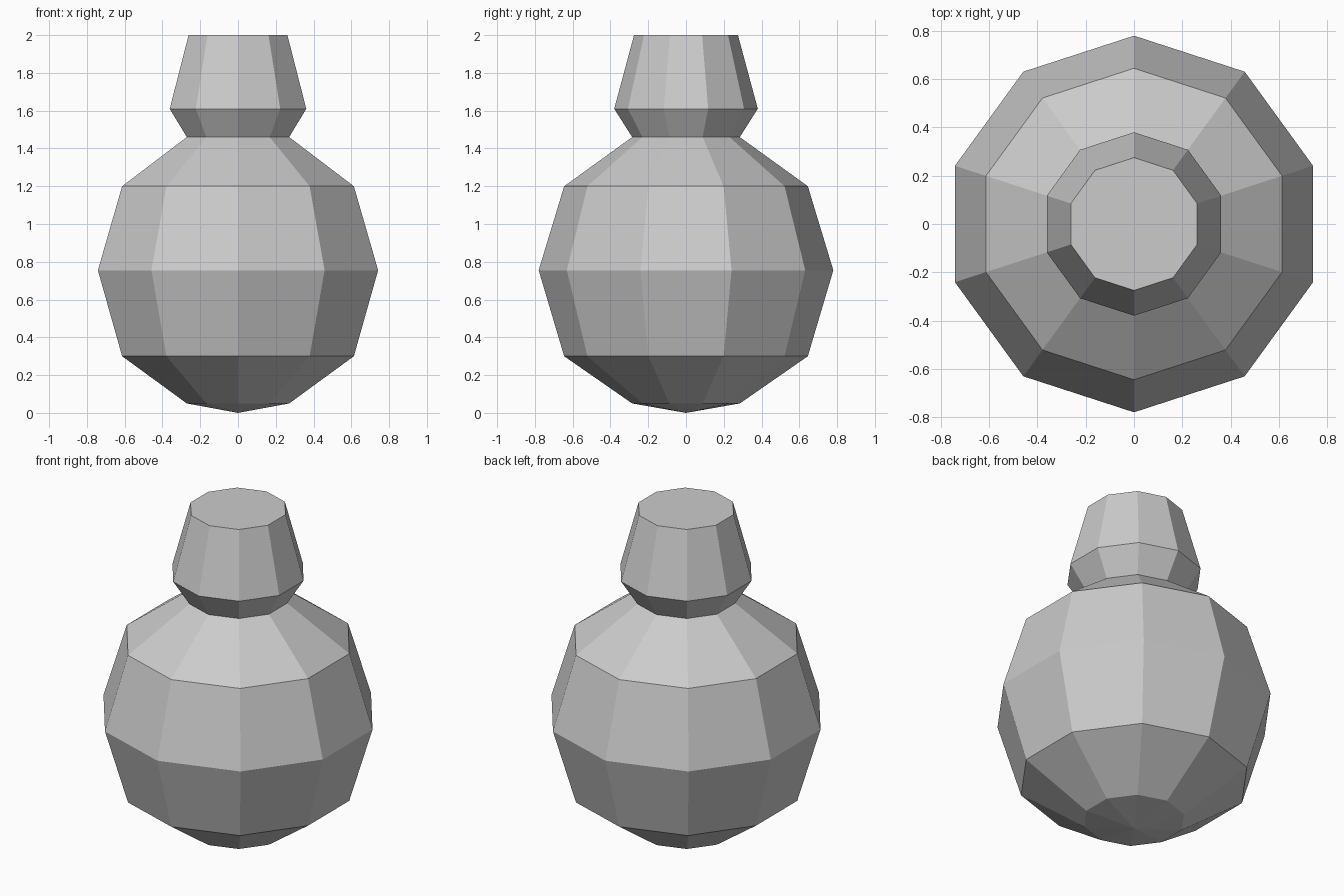
import bpy
import bmesh
from math import cos, sin, pi

if "Cube" in bpy.data.objects:
    bpy.data.objects.remove(bpy.data.objects["Cube"])

SIDES = 10
# Outline as (corner radius, height), from the base up to the flat top
PROFILE = [(0.285, 0.05), (0.645, 0.30), (0.78, 0.755), (0.645, 1.20),
           (0.285, 1.46), (0.38, 1.61), (0.275, 2.0)]


def ring(bm, r, z):
    return [bm.verts.new((r * cos(pi / 2 + 2 * pi * i / SIDES),
                          r * sin(pi / 2 + 2 * pi * i / SIDES), z))
            for i in range(SIDES)]


bm = bmesh.new()
rings = [ring(bm, r, z) for r, z in PROFILE]

# Side walls of belly, neck and lip
for low, high in zip(rings, rings[1:]):
    for i in range(SIDES):
        j = (i + 1) % SIDES
        bm.faces.new((low[i], low[j], high[j], high[i]))

# Shallow pointed base and flat top
tip = bm.verts.new((0, 0, 0))
for i in range(SIDES):
    bm.faces.new((tip, rings[0][(i + 1) % SIDES], rings[0][i]))
bm.faces.new(rings[-1])

bmesh.ops.recalc_face_normals(bm, faces=bm.faces)
mesh = bpy.data.meshes.new("flask")
bm.to_mesh(mesh)
bm.free()
bpy.context.collection.objects.link(bpy.data.objects.new("flask", mesh))
